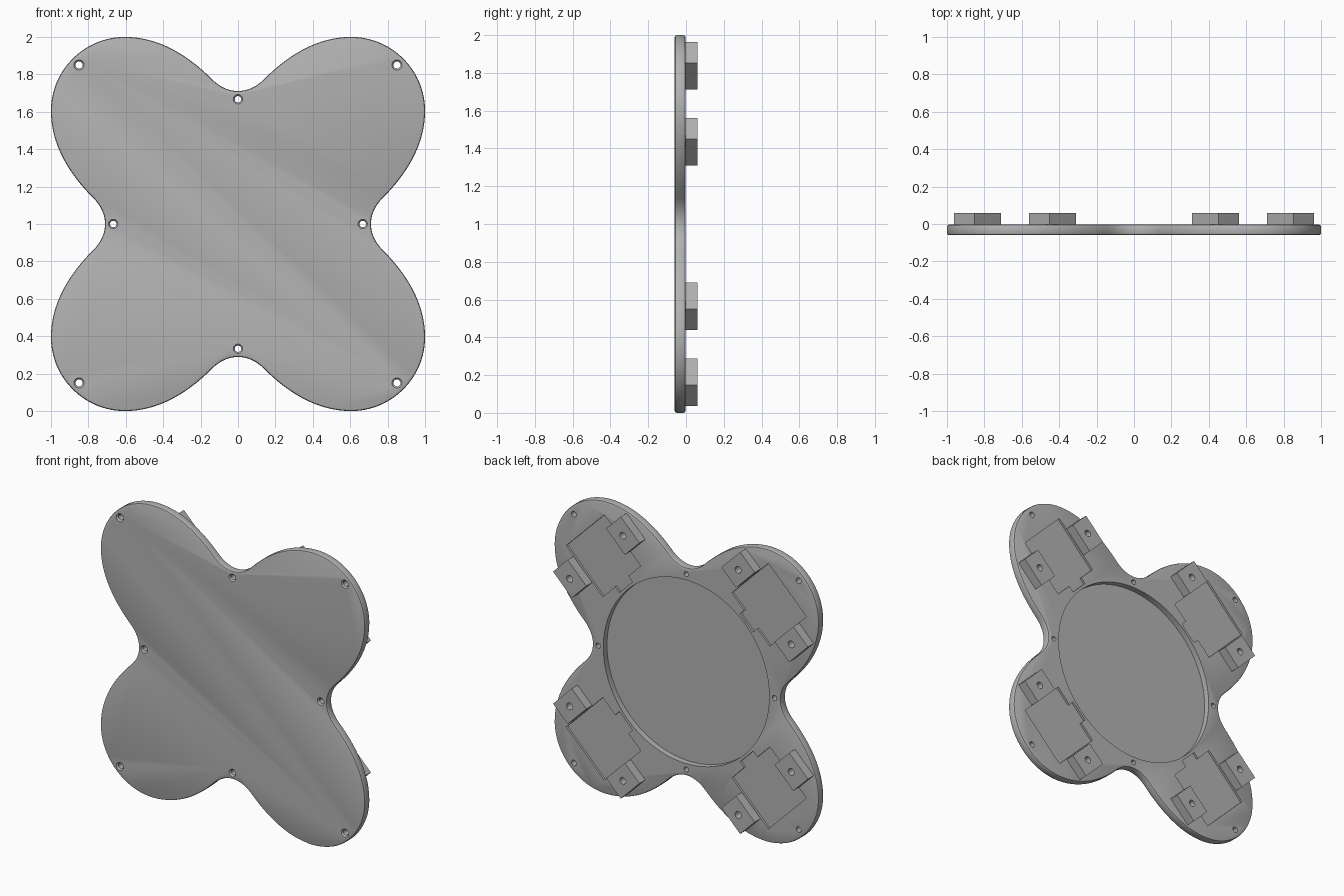
import bpy, bmesh, math
from mathutils import Vector
from mathutils.geometry import interpolate_bezier

if "Cube" in bpy.data.objects:
    bpy.data.objects.remove(bpy.data.objects["Cube"])

FRONT, BACK, TOP = -0.06, -0.003, 0.06

grey = bpy.data.materials.new("plain grey")
grey.use_nodes = True
colour = (0.45, 0.45, 0.45, 1)
grey.diffuse_color = colour
bsdf = next(n for n in grey.node_tree.nodes if n.type == 'BSDF_PRINCIPLED')
bsdf.inputs["Base Color"].default_value = colour


def circle(cx, cz, r, n=32):
    return [(cx + r * math.cos(2 * math.pi * i / n), cz + r * math.sin(2 * math.pi * i / n))
            for i in range(n)]


def prism(bm, rings):
    """Closed solid lofted through (outline, y) rings along y."""
    loops = [[bm.verts.new((x, y, z)) for x, z in pts] for pts, y in rings]
    n = len(loops[0])
    for a, b in zip(loops, loops[1:]):
        for i in range(n):
            j = (i + 1) % n
            bm.faces.new((a[i], a[j], b[j], b[i]))
    bm.faces.new(loops[0])
    bm.faces.new(loops[-1])


def make(name, bm, helper=False):
    bmesh.ops.recalc_face_normals(bm, faces=bm.faces)
    mesh = bpy.data.meshes.new(name)
    bm.to_mesh(mesh)
    bm.free()
    mesh.materials.append(grey)
    ob = bpy.data.objects.new(name, mesh)
    ob.location.z = 1
    bpy.context.collection.objects.link(ob)
    ob.hide_render = helper
    return ob


def cut_and_shade(ob, cutter):
    mod = ob.modifiers.new("cut", 'BOOLEAN')
    mod.operation, mod.solver, mod.object = 'DIFFERENCE', 'EXACT', cutter
    bpy.ops.object.select_all(action='DESELECT')
    ob.select_set(True)
    bpy.context.view_layer.objects.active = ob
    for m in list(ob.modifiers):
        bpy.ops.object.modifier_apply(modifier=m.name)
    bpy.ops.object.shade_smooth_by_angle(angle=math.radians(30))
    bpy.data.objects.remove(cutter)


def lobe_point(k, r, t):
    """Radial and sideways position on diagonal lobe k."""
    a = math.radians(45 + 90 * k)
    return (r * math.cos(a) - t * math.sin(a), r * math.sin(a) + t * math.cos(a))


# Four-lobed outline: an eighth as curves, mirrored, then turned four times
knots = [(0, 0.711, 0), (0.14, 0.775, 45), (0.604, 1, 0), (0.884, 0.884, -45)]
eighth = []
for (x0, z0, a0), (x1, z1, a1) in zip(knots, knots[1:]):
    p, q = Vector((x0, z0)), Vector((x1, z1))
    h = (q - p).length * 0.35
    d0, d1 = [Vector((math.cos(math.radians(a)), math.sin(math.radians(a)))) * h for a in (a0, a1)]
    eighth += [tuple(v) for v in interpolate_bezier(p, p + d0, q - d1, q, 17)[:-1]]
quarter = eighth + [knots[-1][:2]] + [(z, x) for x, z in reversed(eighth[1:])]
outline = []
for k in range(4):
    outline += quarter
    quarter = [(z, -x) for x, z in quarter]

bm = bmesh.new()
prism(bm, [(outline, FRONT), (outline, BACK)])
plate = make("clover_plate", bm)
bevel = plate.modifiers.new("rim", 'BEVEL')
bevel.width, bevel.segments = 0.011, 2
bevel.limit_method, bevel.angle_limit = 'ANGLE', math.radians(60)

# Recesses and screw holes
bm = bmesh.new()
prism(bm, [(circle(0, 0, 0.627, 96), BACK - 0.04), (circle(0, 0, 0.627, 96), BACK + 0.1)])
pocket = [(1.08, -0.203), (1.08, 0.203), (0.69, 0.203), (0.69, 0.07),
          (0.645, 0.07), (0.645, -0.07), (0.69, -0.07), (0.69, -0.203)]
for k in range(4):
    pts = [lobe_point(k, r, t) for r, t in pocket]
    prism(bm, [(pts, BACK - 0.015), (pts, BACK + 0.1)])
    a = math.radians(90 * k)
    waist = (0.667 * math.cos(a), 0.667 * math.sin(a))
    for (cx, cz), r in ((lobe_point(k, 1.202, 0), 0.019), (waist, 0.017)):
        prism(bm, [(circle(cx, cz, r + 0.010), FRONT - 0.002),
                   (circle(cx, cz, r), FRONT + 0.010),
                   (circle(cx, cz, r), BACK + 0.1)])
cut_and_shade(plate, make("plate_cutter", bm, True))

# Pairs of mounting blocks with blind screw holes
for k in range(4):
    for side, word in ((-1, "a"), (1, "b")):
        bm = bmesh.new()
        t0, t1 = side * 0.206, side * 0.362
        pts = [lobe_point(k, r, t) for r, t in ((0.8, t0), (1.0, t0), (1.0, t1), (0.8, t1))]
        prism(bm, [(pts, BACK - 0.002), (pts, TOP)])
        block = make(f"mounting_block_{k + 1}{word}", bm)
        bm = bmesh.new()
        hole = circle(*lobe_point(k, 0.9, side * 0.284), 0.023)
        prism(bm, [(hole, BACK + 0.004), (hole, TOP + 0.1)])
        cut_and_shade(block, make("block_cutter", bm, True))
